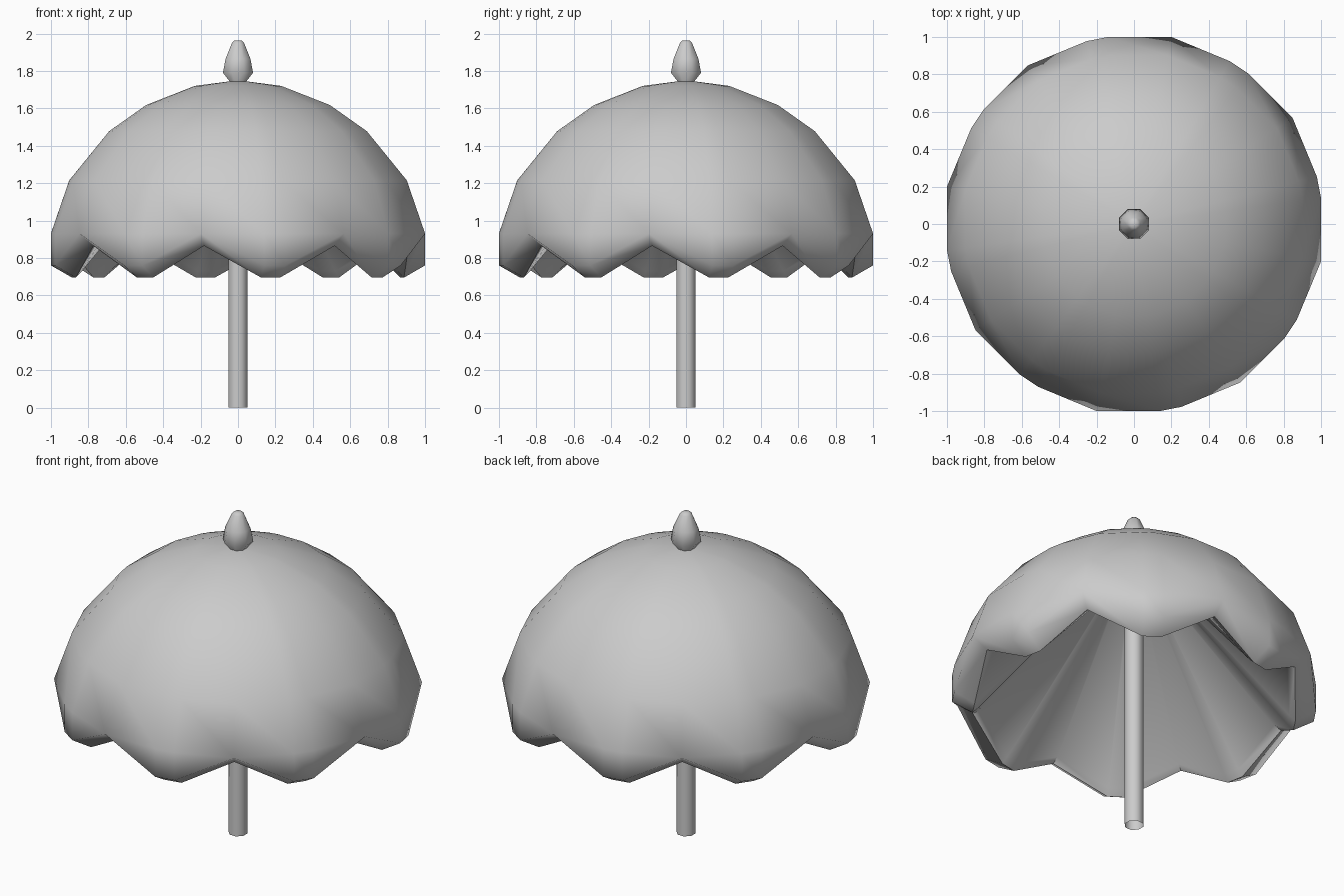
import bpy, bmesh
from math import radians, sin, cos

if "Cube" in bpy.data.objects:
    bpy.data.objects.remove(bpy.data.objects["Cube"])

# One plain grey for every part
grey = bpy.data.materials.new("light_grey")
grey.use_nodes = True
colour = (0.6, 0.6, 0.6, 1)
grey.diffuse_color = colour
grey.node_tree.nodes["Principled BSDF"].inputs["Base Color"].default_value = colour


def loft(name, rings, smooth, capped=True):
    """Skin closed rings of points, with or without end caps."""
    bm = bmesh.new()
    loops = [[bm.verts.new(p) for p in ring] for ring in rings]
    n = len(loops[0])
    for a, b in zip(loops, loops[1:]):
        for i in range(n):
            j = (i + 1) % n
            bm.faces.new((a[i], a[j], b[j], b[i]))
    if capped:
        bm.faces.new(loops[0])
        bm.faces.new(loops[-1])
    bmesh.ops.remove_doubles(bm, verts=bm.verts, dist=0.0005)
    bmesh.ops.recalc_face_normals(bm, faces=bm.faces)
    mesh = bpy.data.meshes.new(name)
    bm.to_mesh(mesh)
    bm.free()
    mesh.materials.append(grey)
    obj = bpy.data.objects.new(name, mesh)
    bpy.context.collection.objects.link(obj)
    bpy.ops.object.select_all(action='DESELECT')
    obj.select_set(True)
    bpy.context.view_layer.objects.active = obj
    bpy.ops.object.shade_smooth_by_angle(angle=radians(smooth))


def polar(r, angle, z):
    a = radians(angle)
    return (r * sin(a), -r * cos(a), z)


def octagon_part(name, profile, capped):
    rings = [[polar(r, 22.5 + 45 * k, z) for k in range(8)] for r, z in profile]
    loft(name, rings, 75, capped)


def canopy_ring(notch, tip):
    """Eight notches alternating with eight blunt, two-point scallop tips."""
    ring = []
    for k in range(8):
        mid = 11.25 + 45 * k
        ring.append(polar(notch[0], mid - 22.5, notch[1]))
        ring += [polar(tip[0] * 0.99, mid + d, tip[1]) for d in (-3.3, 3.3)]
    return ring


# Canopy: outer dome, scalloped rim turned inward, then a pleated lining
outer = [(0.04, 1.745), (0.235, 1.72), (0.5, 1.618), (0.702, 1.478), (0.92, 1.215), (1.02, 0.93)]
rim = [((1.02, 0.93), (1.02, 0.76)),
       ((0.93, 0.865), (0.905, 0.695)),
       ((0.885, 0.885), (0.87, 0.73))]
lining_top = (0.04, 1.70)
rings = [canopy_ring(p, p) for p in outer]
rings += [canopy_ring(n, t) for n, t in rim]
rings.append(canopy_ring(lining_top, lining_top))
loft("canopy", rings, 62)

# Hollow pole and bud-shaped finial
octagon_part("pole", [(0.054, 0), (0.054, 1.70)], False)
octagon_part("finial", [(0.045, 1.72), (0.045, 1.74), (0.087, 1.79), (0.072, 1.865),
                        (0.035, 1.95), (0.02, 1.963)], True)
